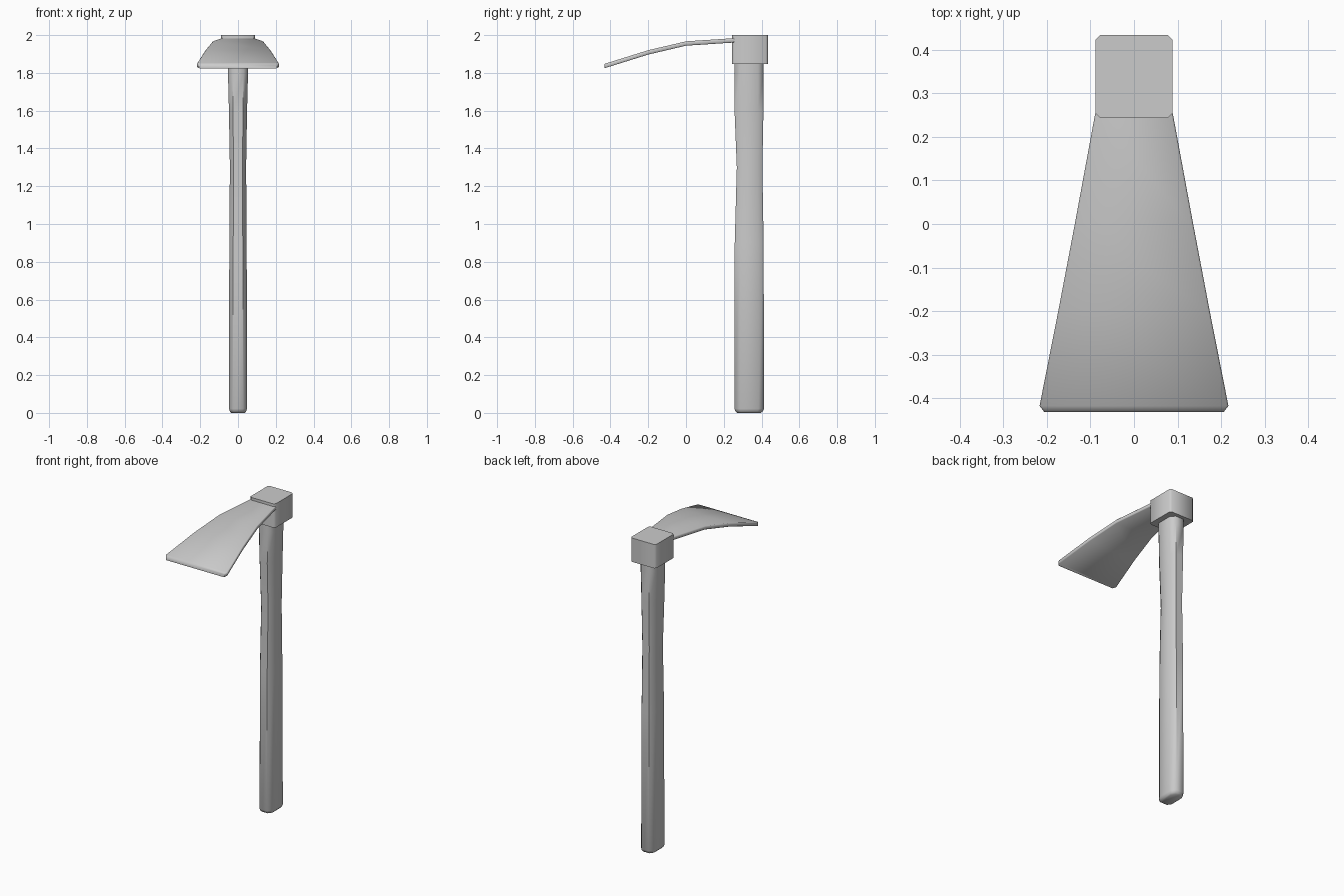
import bpy, bmesh

if "Cube" in bpy.data.objects:
    bpy.data.objects.remove(bpy.data.objects["Cube"])


def finish(name, bm, angle=0.6, bevel=0.0):
    bmesh.ops.recalc_face_normals(bm, faces=bm.faces[:])
    me = bpy.data.meshes.new(name)
    bm.to_mesh(me)
    bm.free()
    ob = bpy.data.objects.new(name, me)
    bpy.context.collection.objects.link(ob)
    if bevel:
        m = ob.modifiers.new("bevel", 'BEVEL')
        m.width, m.segments, m.limit_method = bevel, 1, 'ANGLE'
    bpy.context.view_layer.objects.active = ob
    ob.select_set(True)
    bpy.ops.object.shade_smooth_by_angle(angle=angle)
    ob.select_set(False)
    return ob


def loft(bm, rings):
    # Skin consecutive closed rings and cap both ends
    vs = [[bm.verts.new(p) for p in r] for r in rings]
    n = len(vs[0])
    for a, b in zip(vs, vs[1:]):
        for i in range(n):
            j = (i + 1) % n
            bm.faces.new((a[i], a[j], b[j], b[i]))
    bm.faces.new(vs[0][::-1])
    bm.faces.new(vs[-1])


# Handle: flattened octagonal shaft with a slim neck (z, half x, y min, y max)
stations = [(0.0, 0.036, 0.272, 0.396), (0.008, 0.043, 0.262, 0.406),
            (0.022, 0.048, 0.256, 0.413), (0.9, 0.046, 0.258, 0.411),
            (1.3, 0.043, 0.269, 0.404), (1.6, 0.048, 0.257, 0.410),
            (1.8, 0.053, 0.256, 0.411), (1.92, 0.053, 0.256, 0.411)]
octagon = [(0.55, -1), (1, -0.62), (1, 0.62), (0.55, 1),
           (-0.55, 1), (-1, 0.62), (-1, -0.62), (-0.55, -1)]
bm = bmesh.new()
loft(bm, [[(u * hx, (y0 + y1) / 2 + v * (y1 - y0) / 2, z) for u, v in octagon]
          for z, hx, y0, y1 in stations])
finish("handle", bm, 0.9)

# Socket: block with chamfered upright corners
X, Y0, Y1, C = 0.089, 0.244, 0.434, 0.011
outline = [(X - C, Y0), (X, Y0 + C), (X, Y1 - C), (X - C, Y1),
           (C - X, Y1), (-X, Y1 - C), (-X, Y0 + C), (C - X, Y0)]
bm = bmesh.new()
loft(bm, [[(x, y, z) for x, y in outline] for z in (1.848, 2.0)])
finish("socket", bm, 0.9)

# Blade: flaring curved plate with clipped tip corners (y, half x, top z)
path = [(0.27, 0.086, 1.985), (0.244, 0.091, 1.983), (0.0, 0.136, 1.967),
        (-0.2, 0.174, 1.920), (-0.418, 0.217, 1.852), (-0.432, 0.206, 1.847)]
T, E = 0.023, 0.004
bm = bmesh.new()
loft(bm, [[(-hx, y, z - E), (-hx + E, y, z), (hx - E, y, z), (hx, y, z - E),
           (hx, y, z - T + E), (hx - E, y, z - T), (E - hx, y, z - T), (-hx, y, z - T + E)]
          for y, hx, z in path])
finish("blade", bm, 0.9)
